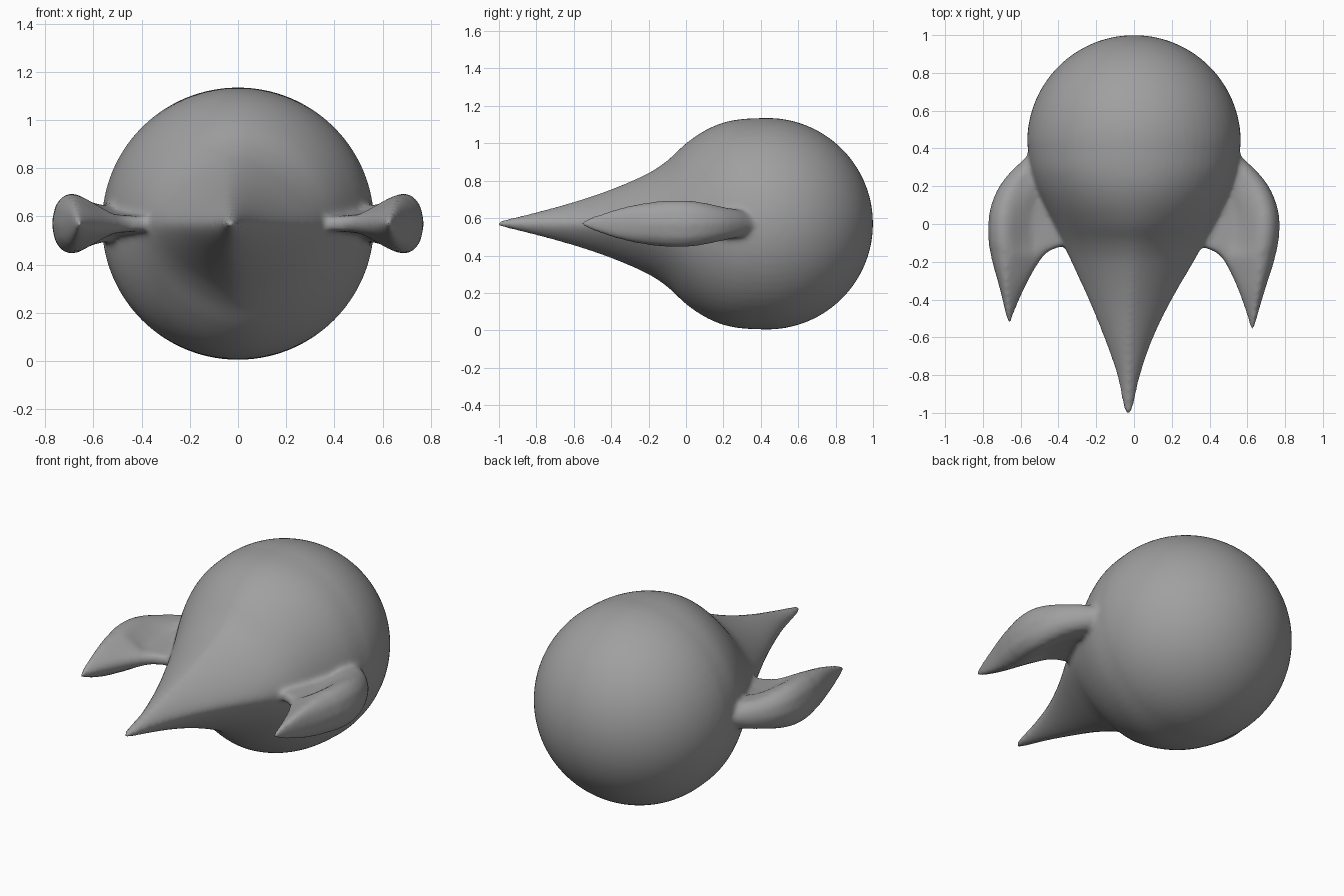
import bpy, bmesh, math

if "Cube" in bpy.data.objects:
    bpy.data.objects.remove(bpy.data.objects["Cube"])

Z0 = 0.57        # height of the symmetry plane
R, CY = 0.566, 0.434  # bulb radius and centre


def smooth_rows(rows, n):
    """Hermite interpolation of rows whose first entry is y."""
    def slope(i, k):
        a, b = rows[max(i - 1, 0)], rows[min(i + 1, len(rows) - 1)]
        return (b[k] - a[k]) / (b[0] - a[0])
    out = []
    for i in range(len(rows) - 1):
        p, q = rows[i], rows[i + 1]
        d = q[0] - p[0]
        for s in range(n):
            t = s / n
            row = [p[0] + d * t]
            for k in range(1, len(p)):
                row.append((2*t**3 - 3*t*t + 1) * p[k] + (t**3 - 2*t*t + t) * d * slope(i, k)
                           + (3*t*t - 2*t**3) * q[k] + (t**3 - t*t) * d * slope(i + 1, k))
            out.append(row)
    return out + [list(rows[-1])]


def loft(bm, rings):
    """Skin a list of equal rings and cap both ends."""
    vr = [[bm.verts.new(p) for p in r] for r in rings]
    faces = []
    n = len(vr[0])
    for a, b in zip(vr, vr[1:]):
        for i in range(n):
            j = (i + 1) % n
            faces.append(bm.faces.new((a[i], a[j], b[j], b[i])))
    faces += [bm.faces.new(vr[0][::-1]), bm.faces.new(vr[-1])]
    bmesh.ops.recalc_face_normals(bm, faces=faces)


bm = bmesh.new()

# Spike flowing into the bulb: y, centre x, half width, half height, section exponent
spike = [(-1.01, -0.03, 0.012, 0.012, 2), (-0.97, -0.03, 0.026, 0.022, 1.8),
         (-0.8, -0.028, 0.062, 0.063, 1.6), (-0.6, -0.028, 0.132, 0.118, 1.5),
         (-0.4, -0.02, 0.222, 0.185, 1.45), (-0.2, -0.008, 0.325, 0.272, 1.5),
         (-0.1, -0.003, 0.375, 0.338, 1.6), (0.0, 0, 0.425, 0.43, 1.75),
         (0.1, 0, 0.475, 0.498, 1.88), (0.2, 0, 0.52, 0.541, 1.95),
         (0.3, 0, 0.55, 0.56, 2), (CY, 0, R, R, 2)]
rows = smooth_rows(spike, 4)
for i in range(1, 24):
    a = math.pi / 2 * i / 24
    rows.append([CY + R * math.sin(a), 0, R * math.cos(a), R * math.cos(a), 2])


def oval(y, cx, w, h, e):
    pts = []
    for i in range(64):
        c, s = math.cos(math.tau * i / 64), math.sin(math.tau * i / 64)
        pts.append((cx + w * math.copysign(abs(c) ** (2 / e), c), y,
                    Z0 + h * math.copysign(abs(s) ** (2 / e), s)))
    return pts


loft(bm, [oval(*r) for r in rows])

# Side fins: y, inner x, outer x, crest half height, neck half height
fin = [(-0.56, 0.615, 0.635, 0.012, 0.009), (-0.5, 0.602, 0.65, 0.04, 0.022),
       (-0.35, 0.55, 0.694, 0.087, 0.05), (-0.22, 0.487, 0.737, 0.113, 0.055),
       (-0.15, 0.43, 0.755, 0.122, 0.05), (-0.11, 0.33, 0.764, 0.126, 0.046),
       (0.0, 0.3, 0.773, 0.127, 0.05), (0.1, 0.3, 0.758, 0.114, 0.056),
       (0.2, 0.3, 0.715, 0.092, 0.064), (0.28, 0.3, 0.653, 0.077, 0.066),
       (0.33, 0.3, 0.6, 0.062, 0.058), (0.37, 0.3, 0.56, 0.035, 0.03)]


def fin_section(side, y, xi, xo, h, neck):
    w = min(xo - xi, 0.29)     # flared part near the outer edge
    top = [(xi, 0), (xi + 0.06 * w, neck * 0.55), (xo - 0.8 * w, neck * 0.9),
           (xo - 0.62 * w, neck * 0.65 + h * 0.35), (xo - 0.42 * w, h * 0.9), (xo - 0.28 * w, h),
           (xo - 0.15 * w, h * 0.88), (xo - 0.05 * w, h * 0.58), (xo, 0)]
    ring = top + [(x, -z) for x, z in top[-2:0:-1]]
    if side > 0:
        return [(x, y, Z0 + z) for x, z in ring]
    lean = 0.035 * max(-y, 0) / 0.56      # the left fin is slightly shorter and splayed
    return [(-x - lean, y * 0.935 if y < 0 else y, Z0 + z) for x, z in ring]


for side in (1, -1):
    loft(bm, [fin_section(side, *r) for r in smooth_rows(fin, 3)])

me = bpy.data.meshes.new("finned_bulb")
bm.to_mesh(me)
bm.free()
body = bpy.data.objects.new("finned_bulb", me)
bpy.context.collection.objects.link(body)

grey = bpy.data.materials.new("mid_grey")
grey.diffuse_color = (0.35, 0.35, 0.35, 1)
grey.use_nodes = True
grey.node_tree.nodes["Principled BSDF"].inputs["Base Color"].default_value = grey.diffuse_color
me.materials.append(grey)

# Fuse the parts into one skin and soften the joints
fuse = body.modifiers.new("fuse", 'REMESH')
fuse.mode = 'VOXEL'
fuse.voxel_size = 0.013
fuse.use_smooth_shade = True
soften = body.modifiers.new("soften", 'SMOOTH')
soften.factor = 0.5
soften.iterations = 14
